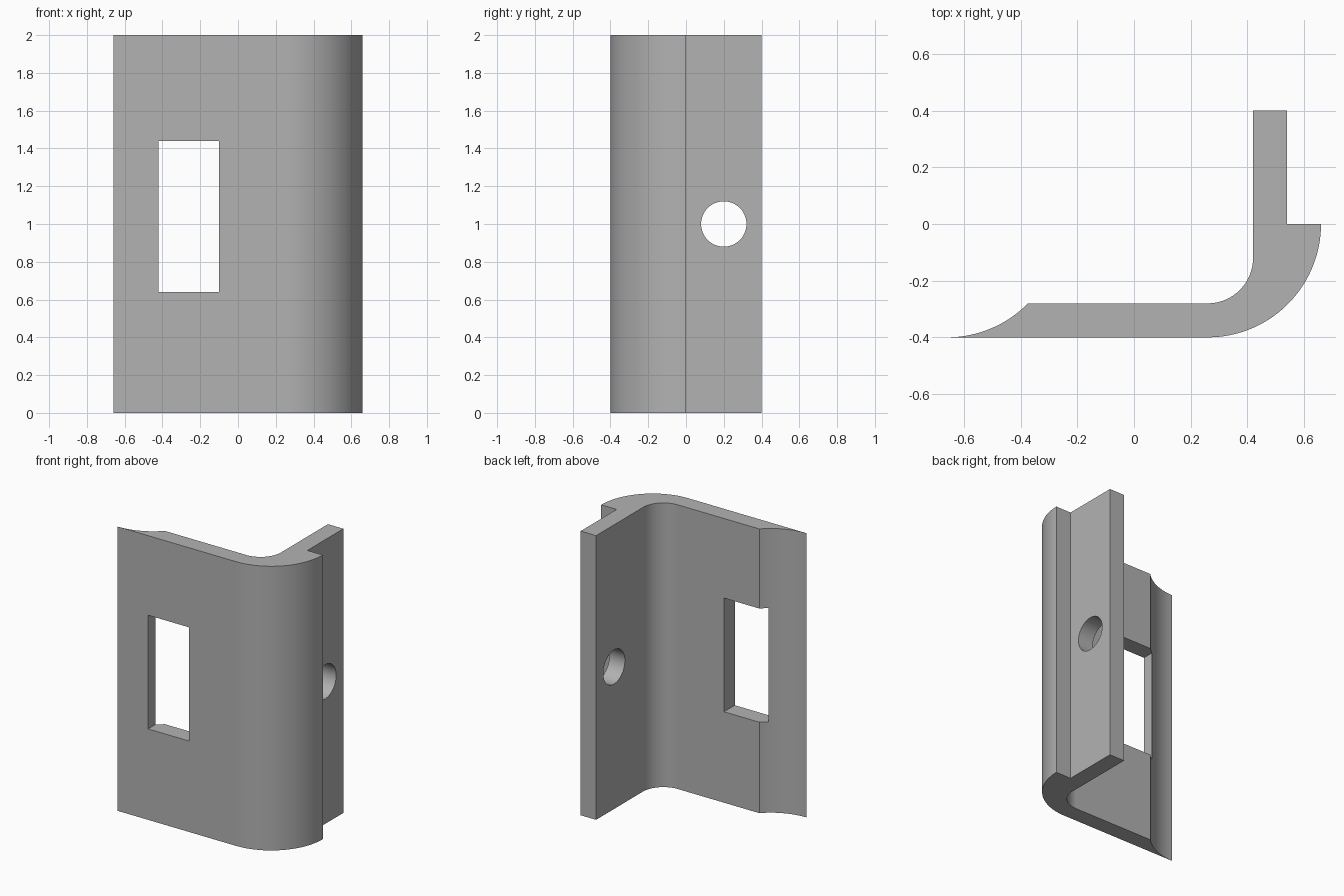
import bpy, bmesh
from math import sin, cos, pi, acos, radians

if "Cube" in bpy.data.objects:
    bpy.data.objects.remove(bpy.data.objects["Cube"])

HEIGHT = 2.0
FRONT = -0.4      # outer face of the front plate
INNER = -0.28     # inner face of the front plate

grey = bpy.data.materials.new("plain grey")
grey.use_nodes = True
colour = (0.448, 0.448, 0.448, 1)
grey.diffuse_color = colour
grey.node_tree.nodes["Principled BSDF"].inputs["Base Color"].default_value = colour


def arc(cx, cy, r, start, end, steps):
    angles = [start + (end - start) * i / steps for i in range(steps + 1)]
    return [(cx + r * cos(a), cy + r * sin(a)) for a in angles]


def cut(target, cutter):
    cutter.hide_render = True
    mod = target.modifiers.new("opening", 'BOOLEAN')
    mod.operation = 'DIFFERENCE'
    mod.solver = 'EXACT'
    mod.object = cutter
    bpy.ops.object.select_all(action='DESELECT')
    bpy.context.view_layer.objects.active = target
    target.select_set(True)
    bpy.ops.object.modifier_apply(modifier=mod.name)
    bpy.data.objects.remove(cutter)


# Cross-section: rounded corner, step, side flange, inner fillet, hollow lip
hollow = acos(-INNER / 0.4)
profile = arc(0.26, 0, 0.4, -pi / 2, 0, 32)
profile += [(0.54, 0), (0.54, 0.4), (0.42, 0.4)]
profile += arc(0.26, -0.12, 0.16, 0, -pi / 2, 24)
profile += arc(-0.66, 0, 0.4, -pi / 2 + hollow, -pi / 2, 16)

# Extrude the cross-section upwards
bm = bmesh.new()
base = bm.faces.new([bm.verts.new((x, y, 0)) for x, y in profile])
top = bmesh.ops.extrude_face_region(bm, geom=[base], use_keep_orig=True)["geom"]
bmesh.ops.translate(bm, vec=(0, 0, HEIGHT),
                    verts=[v for v in top if isinstance(v, bmesh.types.BMVert)])
bmesh.ops.recalc_face_normals(bm, faces=bm.faces)
mesh = bpy.data.meshes.new("corner_bracket")
bm.to_mesh(mesh)
bm.free()
mesh.materials.append(grey)
bracket = bpy.data.objects.new("corner_bracket", mesh)
bpy.context.collection.objects.link(bracket)

# Rectangular window in the front plate
bpy.ops.mesh.primitive_cube_add(size=1, location=(-0.26, -0.34, 1.04))
window = bpy.context.object
window.name = "window_cutter"
window.scale = (0.32, 0.4, 0.8)
window.data.materials.append(grey)
bpy.context.view_layer.update()
cut(bracket, window)

# Round hole in the side flange
bpy.ops.mesh.primitive_cylinder_add(vertices=64, radius=0.12, depth=0.4,
                                    location=(0.48, 0.2, 1), rotation=(0, pi / 2, 0))
hole = bpy.context.object
hole.name = "hole_cutter"
hole.data.materials.append(grey)
bpy.context.view_layer.update()
cut(bracket, hole)

# Smooth curves, flat plates
bpy.ops.object.shade_smooth_by_angle(angle=radians(30))
weighted = bracket.modifiers.new("flat plates", 'WEIGHTED_NORMAL')
weighted.keep_sharp = True
